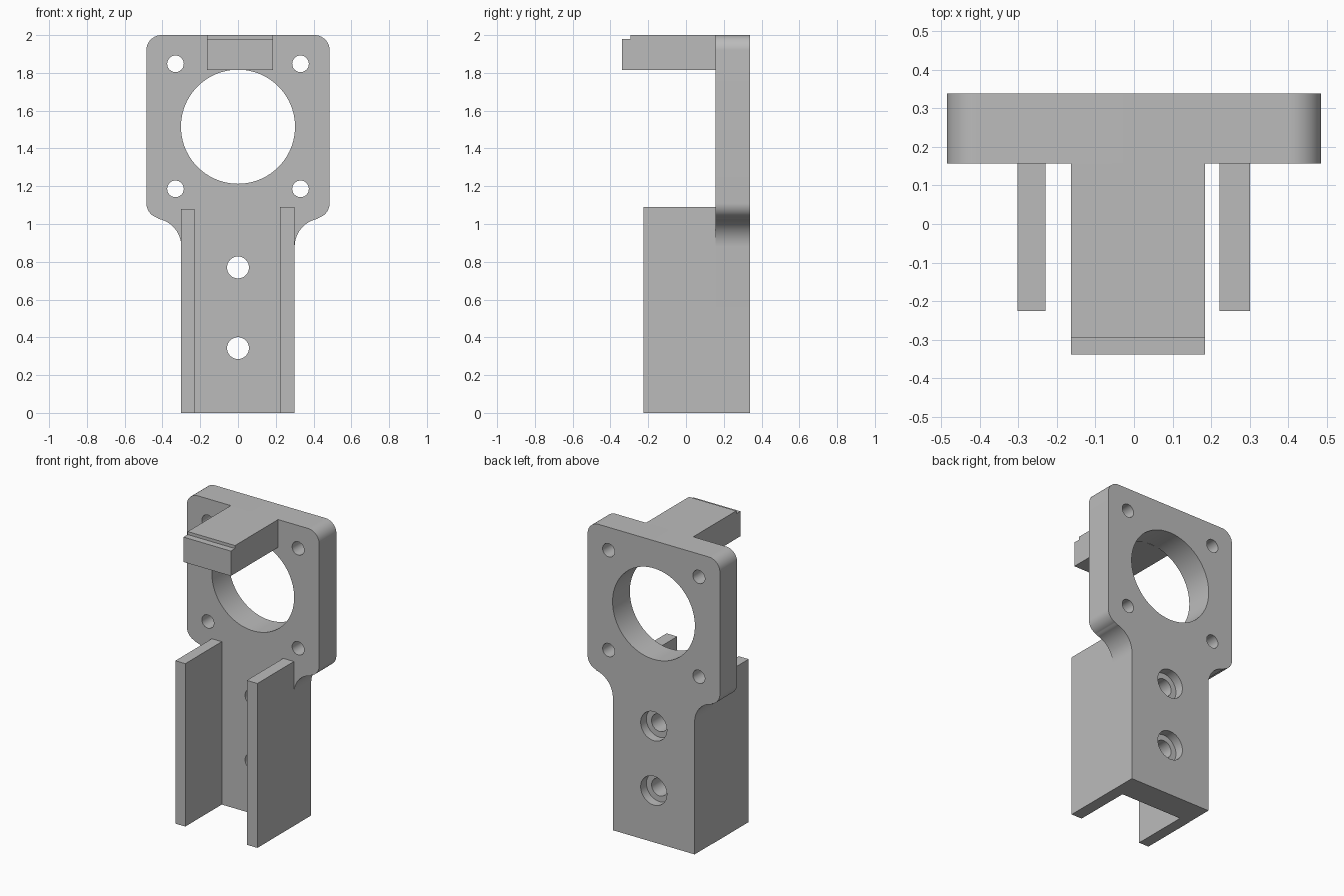
import bpy, bmesh
from math import cos, sin, pi, radians
from mathutils import Matrix

if "Cube" in bpy.data.objects:
    bpy.data.objects.remove(bpy.data.objects["Cube"], do_unlink=True)

COLOUR = (0.5, 0.5, 0.5, 1)
grey = bpy.data.materials.new("plain grey")
grey.use_nodes = True
grey.diffuse_color = COLOUR
grey.node_tree.nodes["Principled BSDF"].inputs["Base Color"].default_value = COLOUR

FRONT, BACK = 0.157, 0.338   # faces of the upright plate


def add_object(name, bm):
    bmesh.ops.recalc_face_normals(bm, faces=bm.faces)
    mesh = bpy.data.meshes.new(name)
    bm.to_mesh(mesh)
    bm.free()
    mesh.materials.append(grey)
    obj = bpy.data.objects.new(name, mesh)
    bpy.context.collection.objects.link(obj)
    return obj


def extrude(name, points, axis, length):
    """Extrude a closed outline of 3D points along an axis index."""
    bm = bmesh.new()
    face = bm.faces.new([bm.verts.new(p) for p in points])
    new = bmesh.ops.extrude_face_region(bm, geom=[face])["geom"]
    offset = [0, 0, 0]
    offset[axis] = length
    bmesh.ops.translate(bm, vec=offset,
                        verts=[v for v in new if isinstance(v, bmesh.types.BMVert)])
    return add_object(name, bm)


def arc(cx, cz, r, start, end, n=14):
    angles = [radians(start + (end - start) * i / n) for i in range(n + 1)]
    return [(cx + r * cos(a), cz + r * sin(a)) for a in angles]


def box(name, x0, x1, y0, y1, z0, z1):
    outline = [(x0, y0, z0), (x1, y0, z0), (x1, y1, z0), (x0, y1, z0)]
    return extrude(name, outline, 2, z1 - z0)


def drill(target, x, z, r, y0, y1, sides=64):
    """Cut a round hole along y, then discard the cutter."""
    bm = bmesh.new()
    bmesh.ops.create_cone(bm, cap_ends=True, segments=sides, radius1=r, radius2=r,
                          depth=y1 - y0,
                          matrix=Matrix.Translation((x, (y0 + y1) / 2, z))
                          @ Matrix.Rotation(pi / 2, 4, "X"))
    cutter = add_object("hole_cutter", bm)
    cutter.hide_render = True
    mod = target.modifiers.new("hole", "BOOLEAN")
    mod.operation = "DIFFERENCE"
    mod.solver = "EXACT"
    mod.object = cutter
    bpy.context.view_layer.objects.active = target
    bpy.ops.object.modifier_apply(modifier=mod.name)
    bpy.data.objects.remove(cutter, do_unlink=True)


# Upright plate: rounded head flowing into a narrower stem
half = [(0.3, 0)]
half += arc(0.45, 0.88, 0.15, 180, 101)
half += arc(0.405, 1.11, 0.08, -79, 0)[1:]
half += arc(0.405, 1.92, 0.08, 0, 90)
outline = half + [(-x, z) for x, z in reversed(half)]
plate = extrude("mounting_plate", [(x, FRONT, z) for x, z in outline], 1, BACK - FRONT)

# Large opening and four corner bolt holes
drill(plate, 0, 1.515, 0.302, 0, 0.5, 96)
for x in (-0.331, 0.331):
    for z in (1.186, 1.848):
        drill(plate, x, z, 0.044, 0, 0.5, 32)

# Stem screw holes, counterbored from the back
for z in (0.343, 0.77):
    drill(plate, 0, z, 0.058, 0, 0.5, 48)
    drill(plate, 0, z, 0.096, BACK - 0.06, 0.5, 48)

# Side walls of the channel
box("right_wall", -0.302, -0.229, -0.225, FRONT, 0, 1.08)
box("left_wall", 0.222, 0.3, -0.225, FRONT, 0, 1.09)

# Top arm with a small step at its front lip
side = [(FRONT, 1.815), (FRONT, 2.0), (-0.294, 2.0),
        (-0.294, 1.98), (-0.338, 1.98), (-0.338, 1.815)]
extrude("top_arm", [(-0.163, y, z) for y, z in side], 0, 0.347)

# Smooth the rounded faces, keep edges crisp
bpy.ops.object.select_all(action="DESELECT")
plate.select_set(True)
bpy.context.view_layer.objects.active = plate
bpy.ops.object.shade_smooth_by_angle(angle=radians(30))
